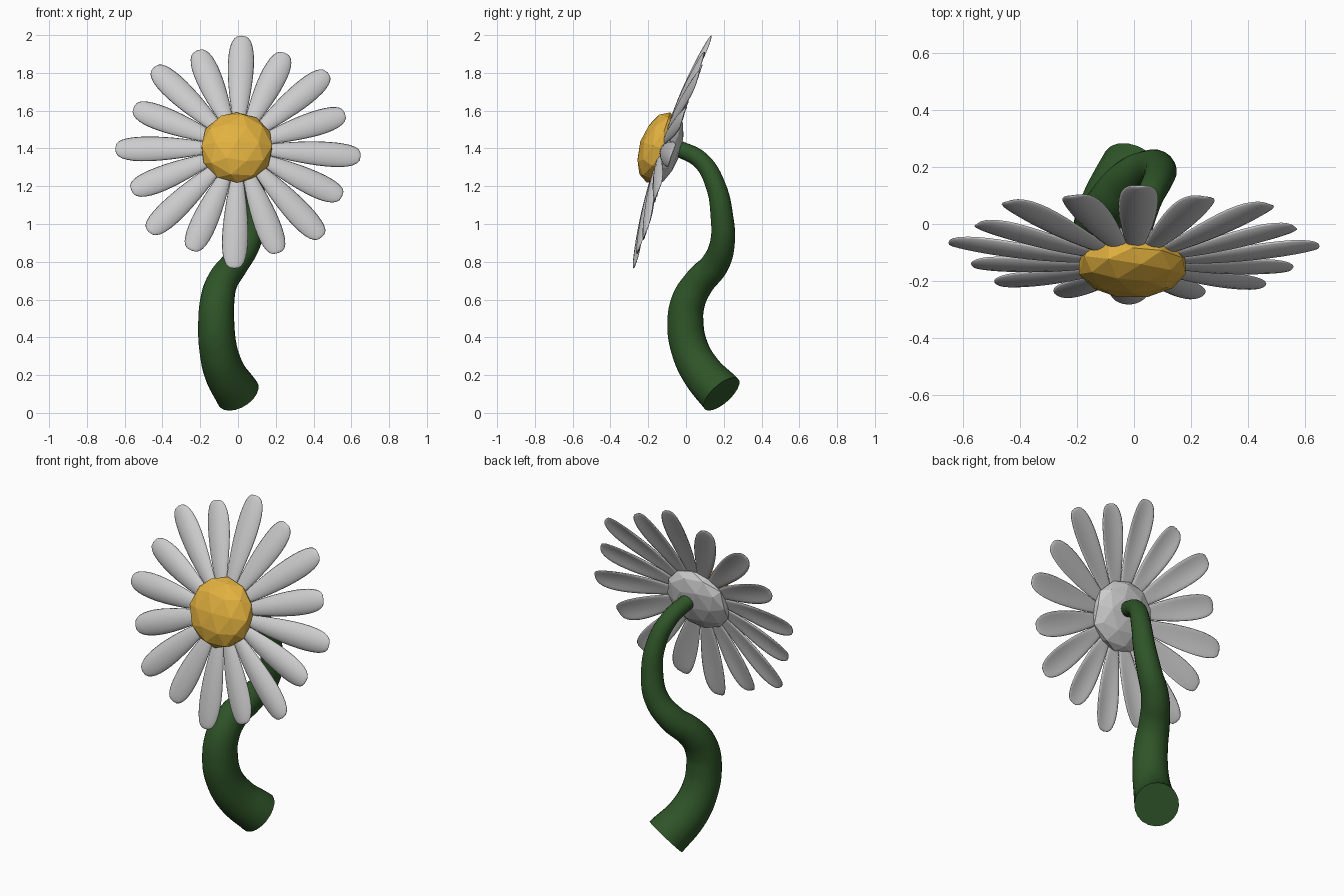
import bpy, math
from mathutils import Matrix, Vector

if "Cube" in bpy.data.objects:
    bpy.data.objects.remove(bpy.data.objects["Cube"])

TILT = math.radians(-18.5)
HEAD = Vector((0, -0.115, 1.395))
head_mat = Matrix.Translation(HEAD) @ Matrix.Rotation(TILT, 4, 'X')


def material(name, rgb):
    m = bpy.data.materials.new(name)
    m.diffuse_color = (*rgb, 1)
    m.use_nodes = True
    m.node_tree.nodes["Principled BSDF"].inputs["Base Color"].default_value = m.diffuse_color
    return m


# Stem: tapered, winding tube (x, y, z, radius)
path = [(0, .188, .10, .12), (-.07, .085, .215, .109), (-.105, .02, .34, .10),
        (-.115, -.003, .47, .096), (-.11, .012, .59, .091), (-.085, .068, .69, .083),
        (-.02, .152, .785, .075), (.055, .193, .90, .066), (.088, .19, 1.04, .06),
        (.085, .158, 1.20, .053), (.05, .08, 1.335, .047), (.01, -.05, 1.405, .043)]
curve = bpy.data.curves.new("stem", 'CURVE')
curve.dimensions = '3D'
curve.bevel_depth = 1.0
curve.bevel_resolution = 8
curve.resolution_u = 6
curve.use_fill_caps = True
spline = curve.splines.new('BEZIER')
spline.bezier_points.add(len(path) - 1)
for p, (x, y, z, r) in zip(spline.bezier_points, path):
    p.co = (x, y, z)
    p.radius = r
    p.handle_left_type = p.handle_right_type = 'AUTO'
stem = bpy.data.objects.new("stem", curve)
bpy.context.collection.objects.link(stem)
bpy.context.view_layer.objects.active = stem
stem.select_set(True)
bpy.ops.object.convert(target='MESH')
stem = bpy.context.object
bpy.ops.object.shade_smooth_by_angle(angle=math.radians(40))
stem.data.materials.clear()
stem.data.materials.append(material("stem_green", (.028, .09, .021)))


# Faceted flower centre and the cup behind it
def dome(name, offset, radius, depth):
    bpy.ops.mesh.primitive_ico_sphere_add(subdivisions=2, radius=1)
    ob = bpy.context.object
    ob.name = name
    ob.data.transform(Matrix.Diagonal((radius, depth, radius, 1)))
    ob.matrix_world = head_mat @ Matrix.Translation((-.006, offset, 0))
    return ob


centre = dome("flower_centre", -.032, .196, .102)
centre.data.materials.append(material("centre_yellow", (.76, .44, .05)))
dome("flower_back", .008, .195, .08)


# Petals: stretched spheres, blunt-tipped, narrow at the base, curled backwards
def petal(index):
    length = .65 if index % 2 == 0 else .605
    bpy.ops.mesh.primitive_uv_sphere_add(segments=16, ring_count=18, radius=1)
    ob = bpy.context.object
    ob.name = f"petal_{index + 1}"
    for v in ob.data.vertices:
        t = (v.co.z + 1) / 2
        blunt = max(1 - v.co.z ** 2, 1e-4) ** -.14
        r = .1 + (length - .1) * t
        w = v.co.x * blunt * .089 * (.42 + .58 * t)
        back = .06 * (r / .65) ** 2 - .015 + 4 * w * w
        v.co = (w, v.co.y * blunt * .013 + back, r)
    angle = math.radians(22.5 * index + 1.8)
    ob.matrix_world = head_mat @ Matrix.Rotation(angle, 4, 'Y')
    bpy.ops.object.shade_smooth()


for i in range(16):
    petal(i)
